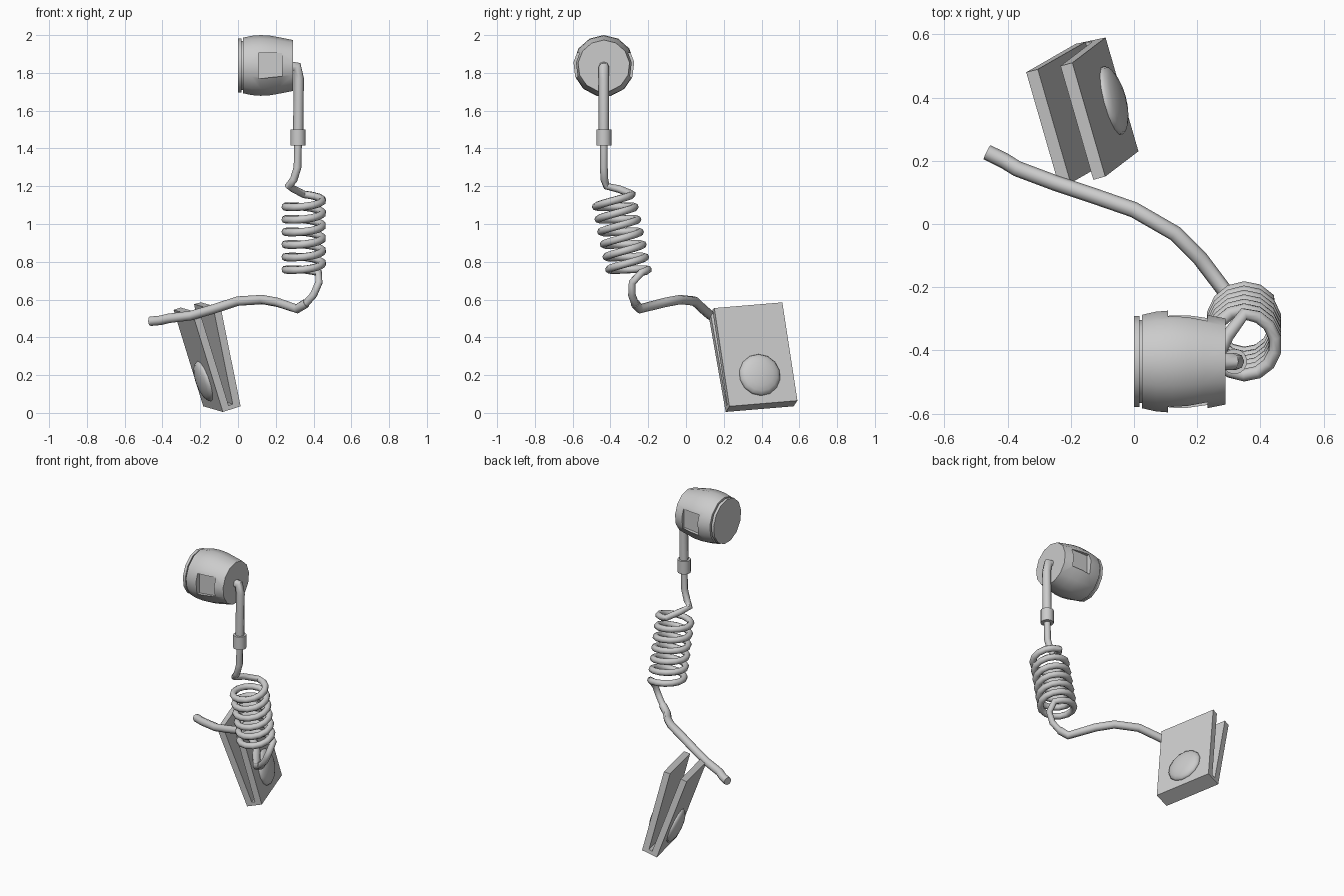
import bpy, bmesh, math
from mathutils import Vector, Matrix

if "Cube" in bpy.data.objects:
    bpy.data.objects.remove(bpy.data.objects["Cube"])

grey = bpy.data.materials.new("plain_grey")
grey.diffuse_color = (0.6, 0.6, 0.6, 1)
grey.use_nodes = True
grey.node_tree.nodes["Principled BSDF"].inputs["Base Color"].default_value = grey.diffuse_color


def finish(ob, angle=None):
    """Give the part its colour and, if wanted, smooth shading."""
    ob.data.materials.clear()
    ob.data.materials.append(grey)
    if angle:
        bpy.ops.object.select_all(action='DESELECT')
        ob.select_set(True)
        bpy.context.view_layer.objects.active = ob
        bpy.ops.object.shade_smooth_by_angle(angle=math.radians(angle))
    return ob


def mesh_object(name, bm):
    bmesh.ops.recalc_face_normals(bm, faces=bm.faces)
    me = bpy.data.meshes.new(name)
    bm.to_mesh(me)
    bm.free()
    ob = bpy.data.objects.new(name, me)
    bpy.context.collection.objects.link(ob)
    return ob


def loft(name, rings):
    """Skin closed rings of points and cap both ends."""
    bm = bmesh.new()
    loops = [[bm.verts.new(p) for p in ring] for ring in rings]
    n = len(loops[0])
    for a, b in zip(loops, loops[1:]):
        for i in range(n):
            j = (i + 1) % n
            bm.faces.new((a[i], a[j], b[j], b[i]))
    bm.faces.new(loops[0])
    bm.faces.new(loops[-1])
    return mesh_object(name, bm)


# Earpiece: lathe profile (x, radius) turned about the x axis
BUD = Vector((0, -0.435, 1.837))
SIDES = 13
profile = [(0, .145), (.018, .145), (.018, .132), (.026, .132), (.026, .149),
           (.07, .159), (.12, .163), (.17, .160), (.22, .151), (.29, .137)]
rings = []
for x, r in profile:
    ang = [2 * math.pi * i / SIDES for i in range(SIDES)]
    rings.append([BUD + Vector((x, r * math.sin(a), r * math.cos(a))) for a in ang])
earpiece = loft("earpiece", rings)

# Recessed windows on both sides of the earpiece
for side in (-1, 1):
    outline = [(.108, -.068), (.232, -.055), (.232, .068), (.108, .068)]
    cutter = loft("window_cutter", [[BUD + Vector((x, side * y, z)) for x, z in outline]
                                    for y in (.125, .25)])
    cutter.hide_render = True
    cutter.hide_set(True)
    cut = earpiece.modifiers.new("window", 'BOOLEAN')
    cut.operation = 'DIFFERENCE'
    cut.solver = 'EXACT'
    cut.object = cutter
bpy.context.view_layer.objects.active = earpiece
earpiece.select_set(True)
for m in list(earpiece.modifiers):
    bpy.ops.object.modifier_apply(modifier=m.name)
for ob in [o for o in bpy.data.objects if o.name.startswith("window_cutter")]:
    bpy.data.objects.remove(ob)
finish(earpiece, 35)


def tube(name, points, radius, first=1.0):
    """Round cord along a list of points; the first four can be thicker."""
    cu = bpy.data.curves.new(name, 'CURVE')
    cu.dimensions = '3D'
    cu.bevel_depth = radius
    cu.bevel_resolution = 2
    cu.use_fill_caps = True
    sp = cu.splines.new('POLY')
    sp.points.add(len(points) - 1)
    for i, (p, co) in enumerate(zip(sp.points, points)):
        p.co = (*co, 1)
        p.radius = first if i < 4 else 1
    ob = bpy.data.objects.new(name, cu)
    bpy.context.collection.objects.link(ob)
    bpy.ops.object.select_all(action='DESELECT')
    ob.select_set(True)
    bpy.context.view_layer.objects.active = ob
    bpy.ops.object.convert(target='MESH')
    return finish(bpy.context.object, 50)


# Upper cord from earpiece to collar
tube("upper_cord", [(.27, -.435, 1.835), (.312, -.435, 1.832), (.322, -.435, 1.77),
                    (.318, -.435, 1.46)], .027)

# Collar between the two cord thicknesses
bm = bmesh.new()
bmesh.ops.create_cone(bm, cap_ends=True, segments=14, radius1=.04, radius2=.04, depth=.085,
                      matrix=Matrix.Translation((.318, -.435, 1.458)))
finish(mesh_object("collar", bm), 35)

# Coiled cord with lead-in, then the trailing cord with a thicker tail
path = [(.318, -.435, 1.45), (.315, -.435, 1.3), (.295, -.432, 1.235),
        (.268, -.42, 1.2), (.295, -.355, 1.185)]
STEPS = 14
for i in range(int(6.2 * STEPS) + 1):
    t = i / STEPS
    a = 2 * math.pi * t
    path.append((.348 + .1 * math.sin(a),
                 -.385 + .014 * t + .1 * math.cos(a),
                 1.141 - .0665 * t + .016 * math.cos(a)))
path += [(.428, -.285, .69), (.40, -.287, .625), (.36, -.27, .58), (.315, -.247, .552)]
tube("coiled_cord", path, .0205)
tube("trailing_cord", [(.36, -.27, .58), (.312, -.245, .551), (.21, -.11, .585), (.13, -.03, .6),
                       (0, .045, .592), (-.13, .09, .55), (-.25, .13, .515),
                       (-.37, .175, .5), (-.41, .2, .49), (-.465, .227, .485)], .025)

# Clip: two leaning plates joined along the bottom, extruded across its width
W = Vector((.104, -.36, -.03))
A_TOP, A_LOW = Vector((-.195, .51, .585)), Vector((-.09, .59, .065))
B_TOP, B_LOW = Vector((-.341, .48, .545)), Vector((-.184, .57, .035))


def outward(top, low):
    return W.cross(low - top).normalized()


nA, nB = outward(A_TOP, A_LOW), -outward(B_TOP, B_LOW)
THICK = .04
a_floor = A_LOW.lerp(A_TOP, .04) - nA * THICK
b_floor = B_LOW.lerp(B_TOP, .04) - nB * THICK
section = [A_TOP, A_LOW, B_LOW, B_TOP, B_TOP - nB * THICK, b_floor, a_floor, A_TOP - nA * THICK]
finish(loft("clip", [section, [p + W for p in section]]))

# Domed rivet heads on both outer faces of the clip
for label, top, low, n in (("right", A_TOP, A_LOW, nA), ("left", B_TOP, B_LOW, nB)):
    centre = top.lerp(low, .71) + W * .49
    turn = n.to_track_quat('Z', 'Y').to_matrix().to_4x4()
    bm = bmesh.new()
    bmesh.ops.create_uvsphere(bm, u_segments=14, v_segments=10, radius=1)
    bmesh.ops.bisect_plane(bm, geom=bm.verts[:] + bm.edges[:] + bm.faces[:],
                           plane_co=(0, 0, -.01), plane_no=(0, 0, 1), clear_inner=True)
    bm.transform(Matrix.Translation(centre) @ turn @ Matrix.Diagonal((.113, .113, .038, 1)))
    finish(mesh_object(label + "_rivet_dome", bm), 60)
